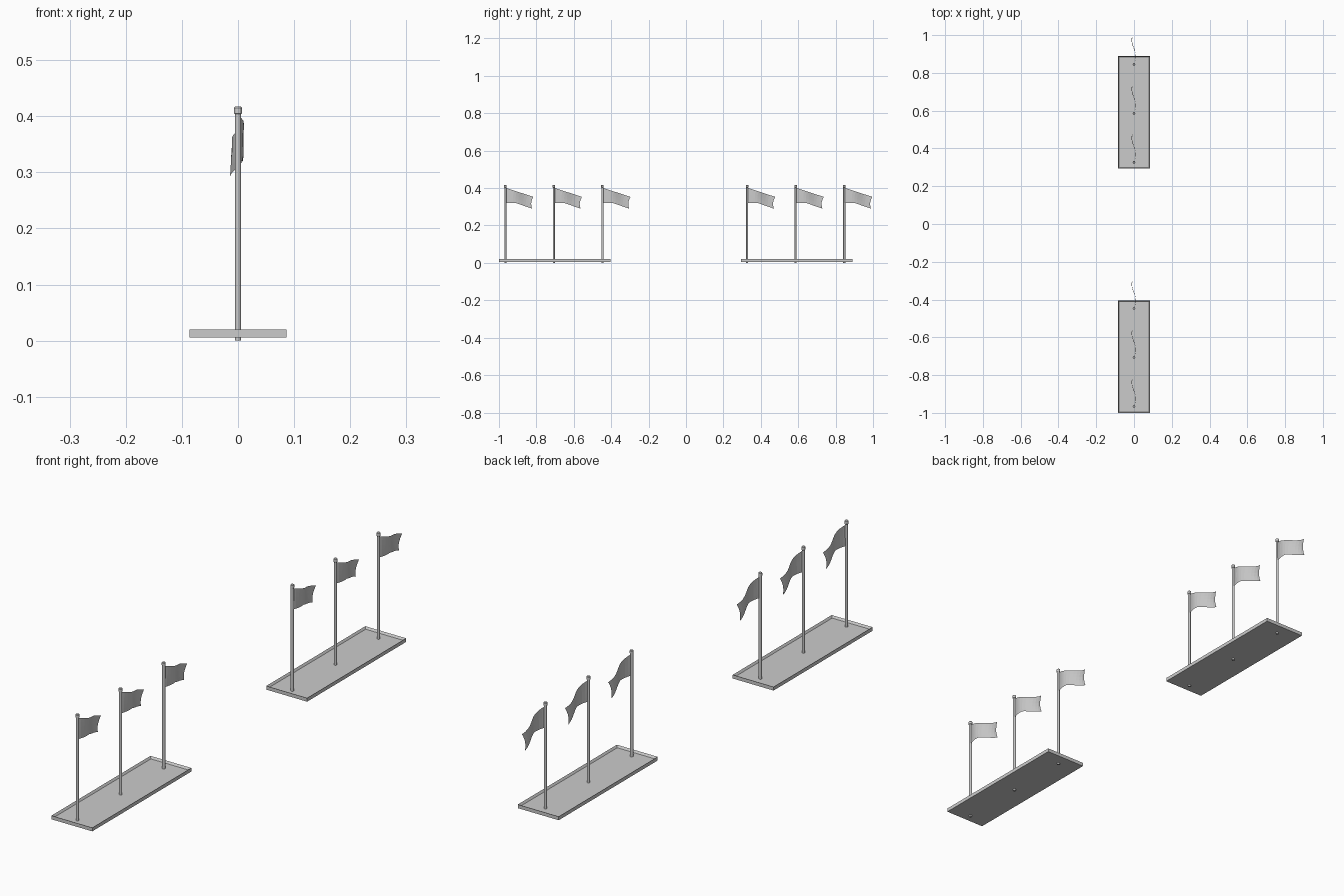
import bpy, bmesh, math
from mathutils import Vector

if "Cube" in bpy.data.objects:
    bpy.data.objects.remove(bpy.data.objects["Cube"])


def finish(bm, name, fix_normals=True):
    if fix_normals:
        bmesh.ops.recalc_face_normals(bm, faces=bm.faces)
    mesh = bpy.data.meshes.new(name)
    bm.to_mesh(mesh)
    bm.free()
    obj = bpy.data.objects.new(name, mesh)
    bpy.context.collection.objects.link(obj)
    return obj


def make_tray(name, y0, y1):
    # flat slab with a thin raised rim round a shallow recess
    bm = bmesh.new()
    bmesh.ops.create_cube(bm, size=1)
    for v in bm.verts:
        v.co = Vector((v.co.x * 0.172, (y0 + y1) / 2 + v.co.y * (y1 - y0),
                       0.013 + v.co.z * 0.014))
    top = [f for f in bm.faces if f.normal.z > 0.9]
    bmesh.ops.inset_region(bm, faces=top, thickness=0.008)
    bmesh.ops.translate(bm, verts=top[0].verts, vec=(0, 0, -0.008))
    return finish(bm, name)


def make_pole(name, y):
    # lathed pole with a slightly wider cap
    bm = bmesh.new()
    profile = [(0.0055, 0), (0.0055, 0.404), (0.007, 0.405),
               (0.007, 0.415), (0.0055, 0.417)]
    n = 12
    rings = [[bm.verts.new((r * math.cos(2 * math.pi * i / n),
                            y + r * math.sin(2 * math.pi * i / n), z))
              for i in range(n)] for r, z in profile]
    for a, b in zip(rings, rings[1:]):
        for i in range(n):
            j = (i + 1) % n
            bm.faces.new((a[i], a[j], b[j], b[i]))
    bm.faces.new(rings[0][::-1])
    bm.faces.new(rings[-1])
    return finish(bm, name)


def make_flag(name, y):
    # rippled sheet drooping away from the pole
    bm = bmesh.new()
    nu, nv = 10, 5
    grid = []
    for i in range(nu + 1):
        s = i / nu
        row = []
        for j in range(nv + 1):
            t = j / nv                       # 0 top edge, 1 bottom edge
            top = 0.402 - 0.049 * s
            bottom = 0.320 - 0.030 * max(0, (s - 0.4) / 0.6)
            z = top + (bottom - top) * t
            length = 0.150 - 0.007 * t - 0.008 * math.sin(math.pi * t)
            x = 0.0105 * math.sin(2 * math.pi * 0.9 * s - 0.8 * t * s)
            x -= 0.004 * s * t
            row.append(bm.verts.new((x, y + length * s, z)))
        grid.append(row)
    for i in range(nu):
        for j in range(nv):
            bm.faces.new((grid[i][j], grid[i][j + 1],
                          grid[i + 1][j + 1], grid[i + 1][j]))
    return finish(bm, name, False)


# two identical stands, three flags each
for side, y0 in (("front", -1.0), ("back", 0.293)):
    make_tray(side + "_tray", y0, y0 + 0.596)
    for k in range(3):
        y = y0 + 0.034 + 0.2595 * k
        make_pole(f"{side}_pole_{k + 1}", y)
        make_flag(f"{side}_flag_{k + 1}", y)
